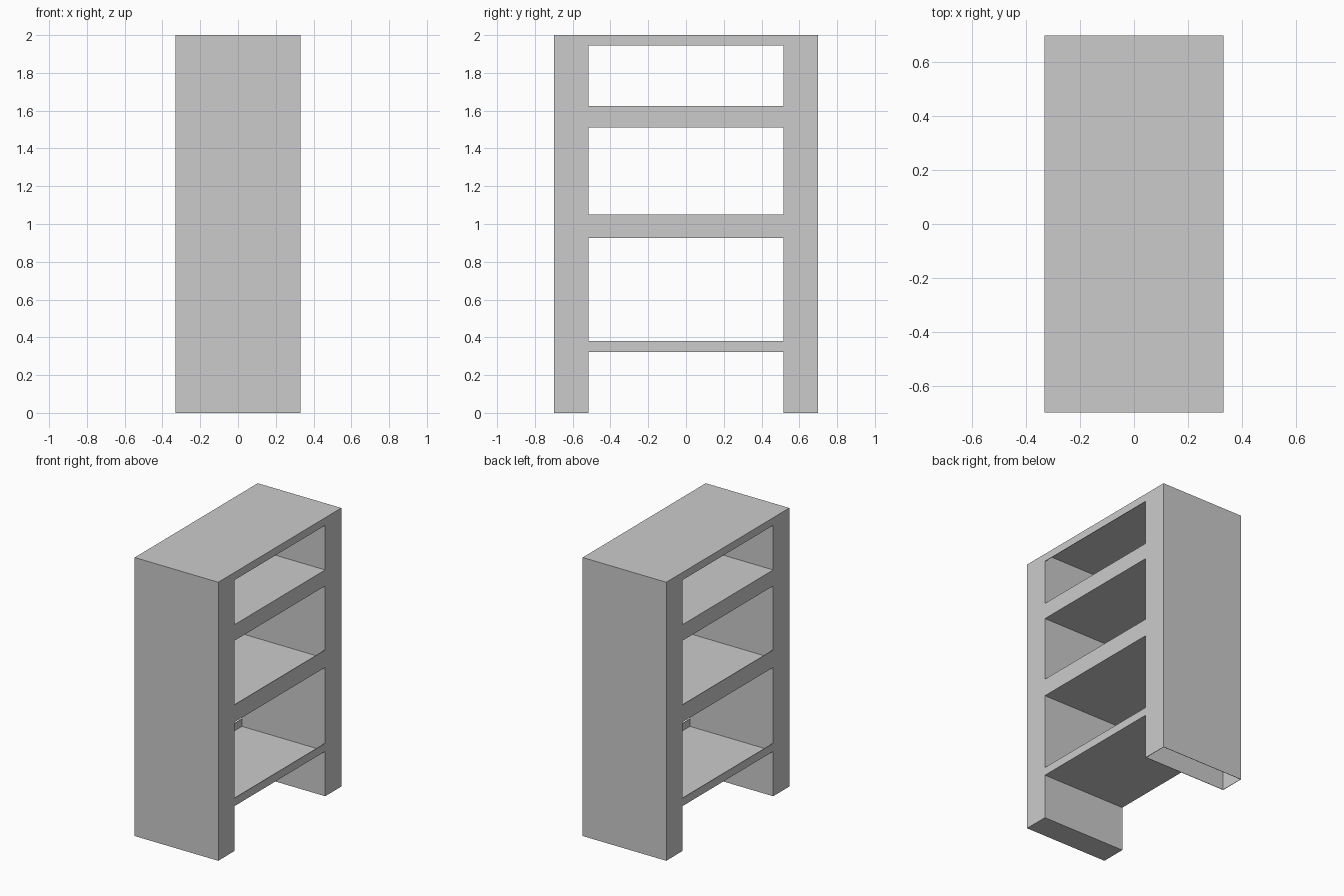
import bpy, bmesh
from mathutils import Vector

old = bpy.data.objects.get("Cube")
if old:
    bpy.data.objects.remove(old, do_unlink=True)

grey = bpy.data.materials.new("light_grey")
grey.use_nodes = True
colour = (0.6, 0.6, 0.6, 1)
grey.diffuse_color = colour
grey.node_tree.nodes["Principled BSDF"].inputs["Base Color"].default_value = colour

HALF_X, HALF_Y, INNER_Y = 0.332, 0.698, 0.515
HEIGHT = 2.0
SKIN = 0.004


def box(name, lo, hi, open_sides=()):
    """Box between two corners; faces along open_sides are left out and the rest becomes a thin shell."""
    lo, hi = Vector(lo), Vector(hi)
    bm = bmesh.new()
    bmesh.ops.create_cube(bm, size=1)
    for v in bm.verts:
        v.co = (lo + hi) / 2 + v.co * (hi - lo)
    bm.normal_update()
    gone = [f for f in bm.faces if any(f.normal.dot(Vector(d)) > 0.9 for d in open_sides)]
    bmesh.ops.delete(bm, geom=gone, context='FACES')
    mesh = bpy.data.meshes.new(name)
    bm.to_mesh(mesh)
    bm.free()
    mesh.materials.append(grey)
    obj = bpy.data.objects.new(name, mesh)
    bpy.context.collection.objects.link(obj)
    if open_sides:
        shell = obj.modifiers.new("shell", 'SOLIDIFY')
        shell.thickness = SKIN
        shell.offset = -1
    return obj


UP, DOWN = (0, 0, 1), (0, 0, -1)
ENDS = [(0, 1, 0), (0, -1, 0)]

# Full-height side columns: the front one closed, the back one hollow underneath
box("front_column", (-HALF_X, -HALF_Y, 0), (HALF_X, -INNER_Y, HEIGHT))
box("back_column", (-HALF_X, INNER_Y, 0), (HALF_X, HALF_Y, HEIGHT), [DOWN])


# Parts spanning between the columns
def span(name, z0, z1, open_sides=(), inset=0):
    box(name, (-HALF_X + inset, -INNER_Y, z0), (HALF_X - inset, INNER_Y, z1), open_sides)


span("top_panel", 1.945, HEIGHT, [DOWN] + ENDS)      # lips hang down
span("upper_shelf", 1.51, 1.625)                     # solid block
span("middle_shelf", 0.925, 1.05, [UP] + ENDS)       # tray with raised lips
span("middle_shelf_board", 0.927, 0.99, inset=SKIN / 2)
span("lower_shelf", 0.322, 0.38, [UP] + ENDS)        # shallow tray
